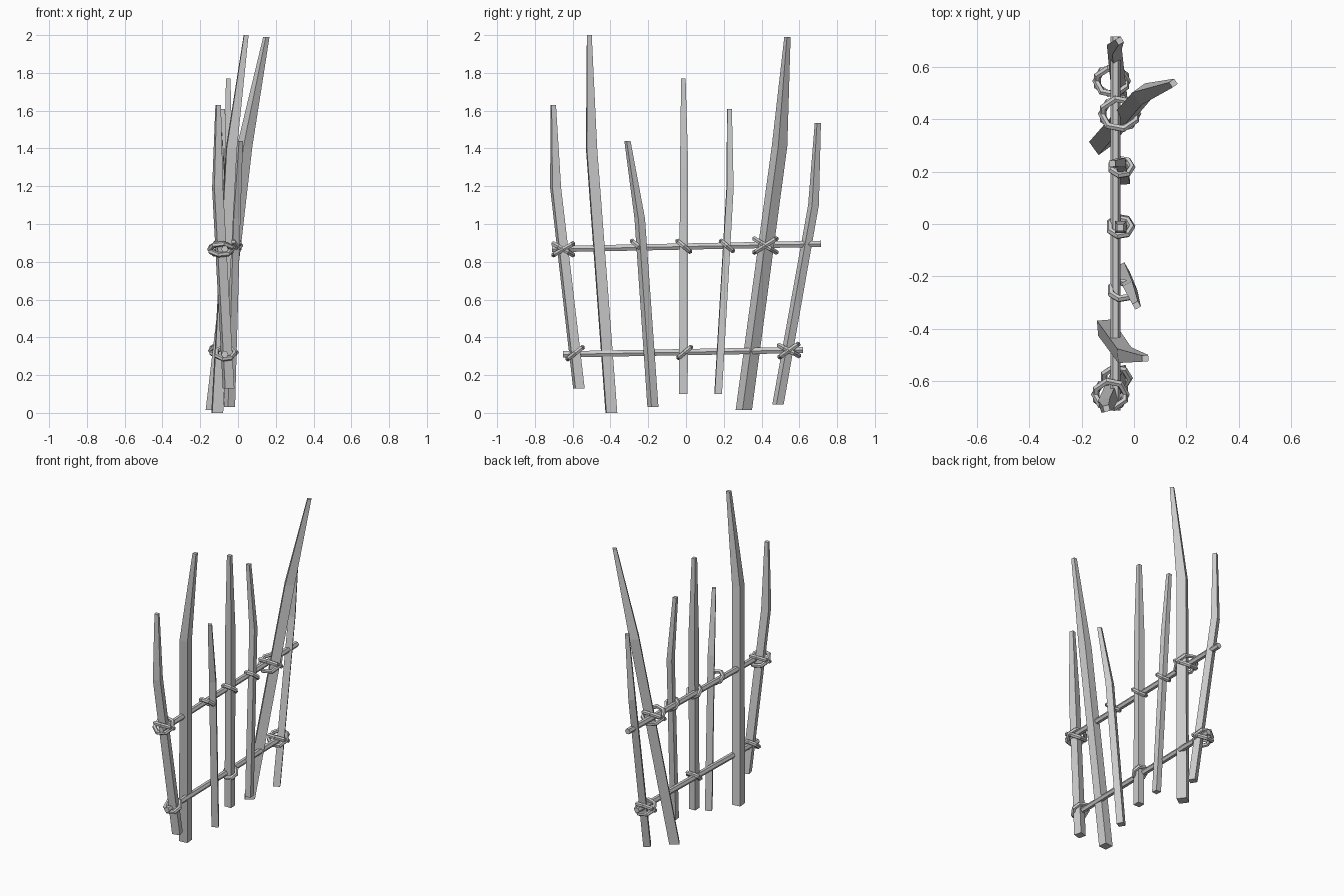
import bpy, bmesh
from math import sin, cos, pi, radians
from mathutils import Vector, Matrix

if "Cube" in bpy.data.objects:
    bpy.data.objects.remove(bpy.data.objects["Cube"])


def finish(name, bm):
    bmesh.ops.recalc_face_normals(bm, faces=bm.faces)
    me = bpy.data.meshes.new(name)
    bm.to_mesh(me)
    bm.free()
    ob = bpy.data.objects.new(name, me)
    bpy.context.collection.objects.link(ob)
    return ob


def loft(bm, rings):
    loops = [[bm.verts.new(p) for p in r] for r in rings]
    n = len(loops[0])
    for a, b in zip(loops, loops[1:]):
        for i in range(n):
            j = (i + 1) % n
            bm.faces.new((a[i], a[j], b[j], b[i]))
    bm.faces.new(loops[0])
    bm.faces.new(loops[-1])


def stake(name, side, turn, pts):
    """Square stake: straight shaft, then a bent, tapered tip."""
    bm = bmesh.new()
    rings = []
    for p, s in zip(pts, (side, side * 0.95, 0.024)):
        r = s / 2 ** 0.5
        rings.append([Vector(p) + Vector((r * cos(a), r * sin(a), 0))
                      for a in (radians(turn) + pi / 4 + k * pi / 2 for k in range(4))])
    loft(bm, rings)
    finish(name, bm)


def rail(name, a, b, r):
    bm = bmesh.new()
    loft(bm, [[Vector(p) + Vector((r * cos(k * pi / 3), 0, r * sin(k * pi / 3)))
               for k in range(6)] for p in (a, b)])
    finish(name, bm)


def lashing(name, centre, radius, tilts, minor=0.014, seg=7, sides=6):
    """Rope loops round stake and rail, tilted about x."""
    bm = bmesh.new()
    for n, t in enumerate(tilts):
        m = Matrix.Translation(centre) @ Matrix.Rotation(radians(t), 4, 'X')
        grid = []
        for i in range(seg):
            u = 2 * pi * (i + 0.5 * n) / seg
            grid.append([bm.verts.new(m @ Vector((
                (radius + minor * cos(v)) * cos(u),
                (radius + minor * cos(v)) * sin(u),
                minor * sin(v)))) for v in (2 * pi * k / sides for k in range(sides))])
        for i in range(seg):
            a, b = grid[i], grid[(i + 1) % seg]
            for k in range(sides):
                q = (k + 1) % sides
                bm.faces.new((a[k], b[k], b[q], a[q]))
    finish(name, bm)


# Stakes: side, turn, (bottom, bend, top)
stakes = [
    (0.05, 15, ((-0.05, -0.567, 0.13), (-0.108, -0.69, 1.19), (-0.105, -0.703, 1.63))),
    (0.058, 5, ((-0.11, -0.395, 0.0), (-0.035, -0.5, 1.4), (0.043, -0.512, 2.0))),
    (0.043, 30, ((-0.045, -0.175, 0.03), (-0.015, -0.245, 1.03), (0.01, -0.31, 1.44))),
    (0.046, 0, ((-0.05, -0.014, 0.1), (-0.05, -0.01, 1.3), (-0.052, -0.014, 1.77))),
    (0.038, 4, ((-0.035, 0.17, 0.1), (-0.05, 0.233, 1.19), (-0.083, 0.23, 1.61))),
    (0.062, 36, ((-0.128, 0.306, 0.015), (0.035, 0.495, 1.41), (0.15, 0.537, 1.99))),
    (0.044, 30, ((-0.055, 0.487, 0.045), (-0.075, 0.675, 1.1), (-0.055, 0.698, 1.535))),
]
for i, (side, turn, pts) in enumerate(stakes):
    stake(f"stake_{i + 1}", side, turn, pts)

# Cross rails
rail("upper_rail", (-0.07, -0.71, 0.867), (-0.07, 0.715, 0.895), 0.019)
rail("lower_rail", (-0.07, -0.65, 0.31), (-0.07, 0.62, 0.333), 0.019)

# Rope lashings: single loops and crossed pairs
lashings = [
    ((-0.09, -0.65, 0.866), 0.06, (30, -30)),
    ((-0.048, -0.253, 0.882), 0.043, (-40,)),
    ((-0.052, -0.012, 0.882), 0.043, (-40,)),
    ((-0.048, 0.217, 0.884), 0.04, (-40,)),
    ((-0.055, 0.42, 0.886), 0.069, (32, -32)),
    ((-0.068, -0.587, 0.316), 0.05, (38,)),
    ((-0.052, -0.007, 0.32), 0.043, (40,)),
    ((-0.085, 0.545, 0.33), 0.06, (35, -28)),
]
for i, (c, r, t) in enumerate(lashings):
    lashing(f"rope_lashing_{i + 1}", c, r, t)
